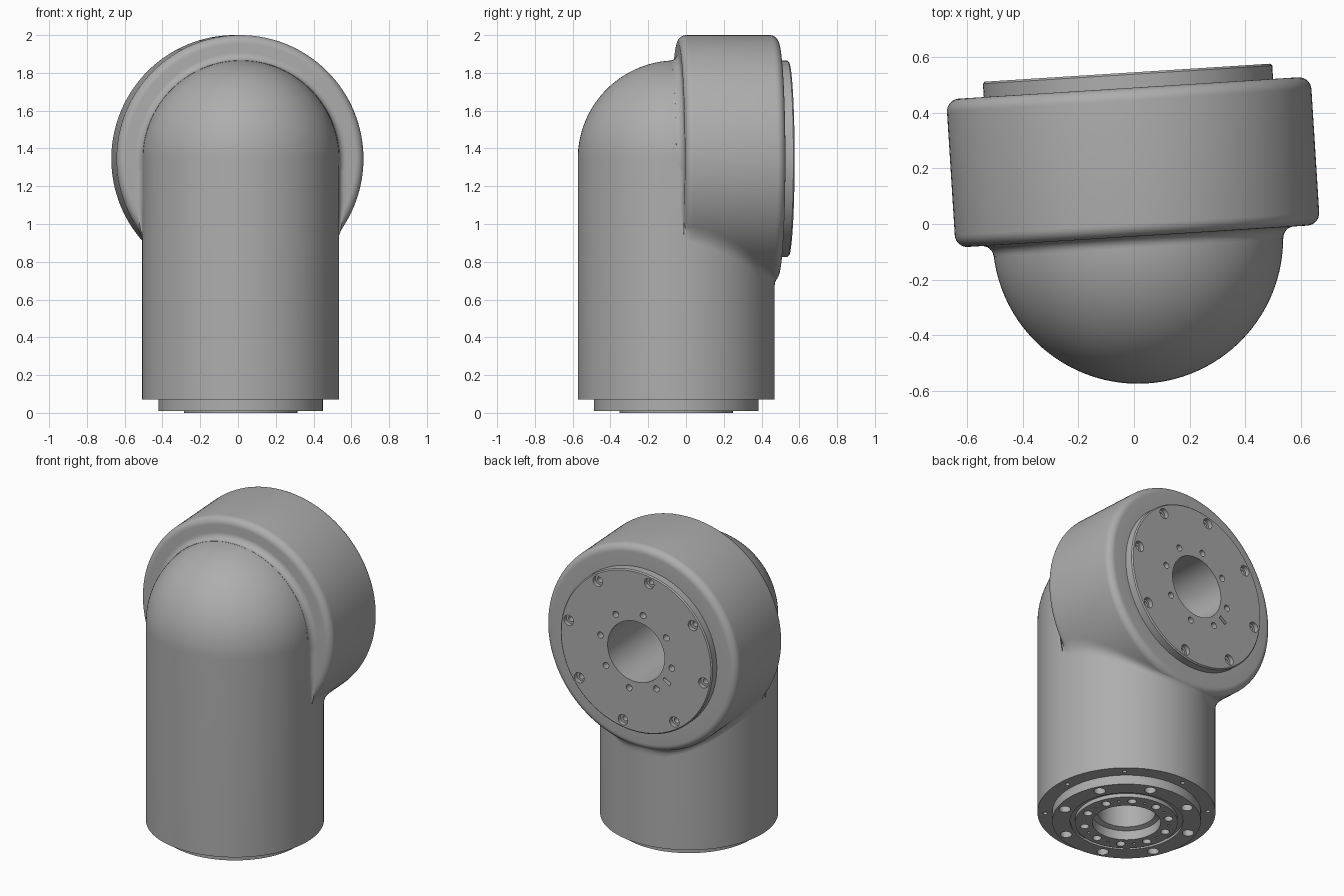
import bpy, bmesh, math
from mathutils import Matrix, Vector

old = bpy.data.objects.get("Cube")
if old:
    bpy.data.objects.remove(old)

# Main dimensions
COL_R, DRUM_R, AXIS_Z = 0.521, 0.655, 1.345
FRONT, BACK, EDGE, FILLET = 0.008, 0.541, 0.045, 0.04
TURN = Matrix.Translation((0.014, -0.052, 0)) @ Matrix.Rotation(math.radians(3.6), 4, 'Z')
DRUM_FRAME = TURN @ Matrix.Translation((0, 0, AXIS_Z)) @ Matrix.Rotation(-math.pi / 2, 4, 'X')

grey = bpy.data.materials.new("cast_grey")
grey.use_nodes = True
colour = (0.42, 0.42, 0.42, 1)
grey.diffuse_color = colour
grey.node_tree.nodes["Principled BSDF"].inputs["Base Color"].default_value = colour


def make_object(name, bm, frame):
    mesh = bpy.data.meshes.new(name)
    bm.to_mesh(mesh)
    bm.free()
    obj = bpy.data.objects.new(name, mesh)
    obj.matrix_world = frame
    mesh.materials.append(grey)
    bpy.context.collection.objects.link(obj)
    return obj


def activate(obj):
    bpy.ops.object.select_all(action='DESELECT')
    obj.select_set(True)
    bpy.context.view_layer.objects.active = obj


def revolve(bm, profile, steps, centre=(0, 0)):
    """Turn a (radius, height) profile around a vertical axis."""
    verts = [bm.verts.new((r + centre[0], centre[1], h)) for r, h in profile]
    edges = [bm.edges.new(pair) for pair in zip(verts, verts[1:])]
    bmesh.ops.spin(bm, geom=verts + edges, cent=(*centre, 0), axis=(0, 0, 1),
                   angle=math.tau, steps=steps)
    bmesh.ops.remove_doubles(bm, verts=bm.verts, dist=1e-5)
    bmesh.ops.recalc_face_normals(bm, faces=bm.faces)


def arc(cr, ch, radius, start, end, n=8):
    angles = [math.radians(start + (end - start) * i / n) for i in range(n + 1)]
    return [(cr + radius * math.cos(a), ch + radius * math.sin(a)) for a in angles]


def hole_ring(bm, profile, ring, count, offset):
    for i in range(count):
        a = math.radians(offset) + math.tau * i / count
        revolve(bm, profile, 20, (ring * math.cos(a), ring * math.sin(a)))


def cut(obj, cutter):
    cutter.hide_render = True
    activate(obj)
    mod = obj.modifiers.new("holes", 'BOOLEAN')
    mod.operation, mod.solver, mod.object = 'DIFFERENCE', 'EXACT', cutter
    bpy.ops.object.modifier_apply(modifier=mod.name)
    bpy.data.objects.remove(cutter)


def smooth(obj):
    activate(obj)
    bpy.ops.object.shade_smooth_by_angle(angle=math.radians(30))


def plain_hole(r, low, high):
    return [(0, low), (r, low), (r, high), (0, high)]


# Upright column: stepped mounting face below, round dome on top
bm = bmesh.new()
revolve(bm, [(0, 0.3), (0.17, 0.3), (0.17, 0.07), (0.2, 0.06), (0.2, 0), (0.3, 0),
             (0.3, 0.025), (0.33, 0.025), (0.33, 0.01), (0.435, 0.01),
             (0.435, 0.07), (COL_R, 0.07)]
        + arc(0, AXIS_Z, COL_R, 0, 90, 32), 128)
column = make_object("column", bm, TURN)

# Bolt holes in the mounting face
bm = bmesh.new()
hole_ring(bm, plain_hole(0.034, -0.1, 0.05), 0.386, 8, 22.5)
hole_ring(bm, plain_hole(0.013, -0.1, 0.12), 0.476, 8, 0)
hole_ring(bm, plain_hole(0.026, -0.1, 0.05), 0.25, 10, 18)
hole_ring(bm, plain_hole(0.008, -0.1, 0.03), 0.25, 10, 0)
cut(column, make_object("column_holes", bm, TURN))

# Clearance for the drum's bore
bm = bmesh.new()
revolve(bm, plain_hole(0.197, 0.099, 0.7), 64)
cut(column, make_object("bore_cutter", bm, DRUM_FRAME))
smooth(column)

# Side drum with output flange, rounded rims and a fillet towards the dome
bm = bmesh.new()
rim = DRUM_R - EDGE
revolve(bm, [(0, 0.1), (0.195, 0.1), (0.195, 0.596), (0.513, 0.596), (0.52, 0.589),
             (0.52, BACK)]
        + arc(rim, BACK - EDGE, EDGE, 90, 0) + arc(rim, FRONT + EDGE, EDGE, 0, -90)
        + arc(COL_R + FILLET, FRONT - FILLET, FILLET, 90, 180) + [(0, FRONT - FILLET)], 128)
drum = make_object("drum", bm, DRUM_FRAME)

# Counterbored holes, inner holes and a locating slot in the flange
bm = bmesh.new()
hole_ring(bm, [(0, 0.53), (0.018, 0.53), (0.018, 0.568), (0.033, 0.568),
               (0.033, 0.7), (0, 0.7)], 0.47, 8, -11)
hole_ring(bm, plain_hole(0.02, 0.55, 0.7), 0.249, 8, -11)
slot = Matrix.Rotation(math.radians(-214), 4, 'Z') @ Matrix.Translation((0.255, 0, 0.62))
bmesh.ops.create_cube(bm, size=1, matrix=slot @ Matrix.Diagonal((0.055, 0.022, 0.1, 1)))
cut(drum, make_object("flange_holes", bm, DRUM_FRAME))
smooth(drum)


# Blends between column and drum
def drum_radius(y):
    over = max(y - (BACK - EDGE), FRONT + EDGE - y, 0)
    return rim + math.sqrt(max(EDGE ** 2 - over ** 2, 0))


def drum_underside(x, y):
    return AXIS_Z - math.sqrt(drum_radius(y) ** 2 - x * x)


def loft(name, rows):
    """Concave strip through (start, corner, end) triples."""
    bm = bmesh.new()
    grid = []
    for a, c, b in rows:
        a, c, b = Vector(a), Vector(c), Vector(b)
        ts = [i / 6 for i in range(7)]
        grid.append([bm.verts.new(a * (1 - t) ** 2 + c * 2 * t * (1 - t) + b * t * t)
                     for t in ts])
    for r0, r1 in zip(grid, grid[1:]):
        for i in range(6):
            bm.faces.new((r0[i], r0[i + 1], r1[i + 1], r1[i]))
    bmesh.ops.recalc_face_normals(bm, faces=bm.faces)
    # Face the strip away from the column
    if sum(f.normal.dot(Vector((*f.calc_center_median().xy, 0))) for f in bm.faces) < 0:
        bmesh.ops.reverse_faces(bm, faces=bm.faces)
    smooth(make_object(name, bm, TURN))


under = []
for i in range(65):
    phi = math.radians(2 + 176 * i / 64)
    n = Vector((math.cos(phi), math.sin(phi)))
    out = n * (COL_R + FILLET)
    out.y = min(out.y, BACK - 0.008)
    wall = n * COL_R
    z = drum_underside(*wall)
    under.append(((*wall, z - FILLET), (*wall, z), (*out, drum_underside(*out))))
loft("underside_blend", under)

for side, label in ((1, "left"), (-1, "right")):
    rows = []
    for i in range(13):
        z = AXIS_Z - 0.4 * i / 12
        d = FILLET * min(1, (z - 0.92) / 0.2)
        rows.append(((side * math.sqrt(COL_R ** 2 - (FRONT - d) ** 2), FRONT - d, z),
                     (side * COL_R, FRONT, z), (side * (COL_R + d), FRONT, z)))
    loft(label + "_face_blend", rows)
